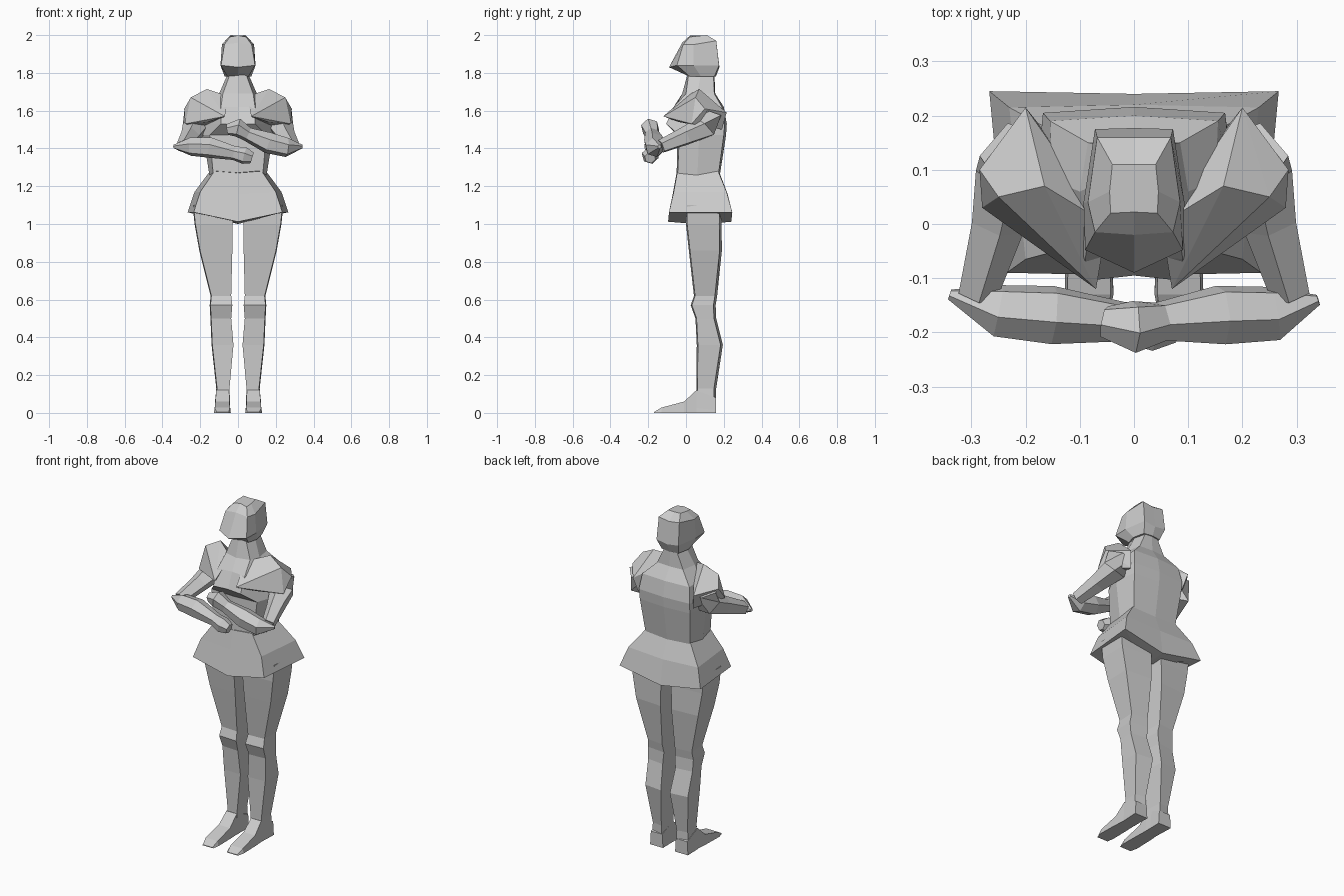
import bpy, bmesh, math
from mathutils import Vector


def finish(name, bm, mirror=False):
    bmesh.ops.recalc_face_normals(bm, faces=bm.faces)
    me = bpy.data.meshes.new(name)
    bm.to_mesh(me)
    bm.free()
    ob = bpy.data.objects.new(name, me)
    bpy.context.collection.objects.link(ob)
    if mirror:
        m = ob.modifiers.new("Mirror", 'MIRROR')
        m.use_mirror_merge = False
    return ob


def loft(name, rings, mirror=False):
    bm = bmesh.new()
    vs = [[bm.verts.new(p) for p in r] for r in rings]
    n = len(vs[0])
    for a, b in zip(vs, vs[1:]):
        for i in range(n):
            j = (i + 1) % n
            bm.faces.new((a[i], a[j], b[j], b[i]))
    bm.faces.new(vs[0][::-1])
    bm.faces.new(vs[-1])
    return finish(name, bm, mirror)


def sym(z, front, corners, back, dz=0):
    """Closed ring, symmetric in x; corners are (x, y[, dz]), dz shifts the centres."""
    right = [(c[0], c[1], z + (c[2] if len(c) > 2 else 0)) for c in corners]
    left = [(-x, y, h) for x, y, h in reversed(right)]
    return [(0, front, z + dz)] + right + [(0, back, z + dz)] + left


def tube(name, path, sides=5, mirror=False):
    """Faceted limb along (x, y, z, radius) points."""
    pts = [Vector(p[:3]) for p in path]
    rings = []
    for k, p in enumerate(pts):
        t = (pts[min(k + 1, len(pts) - 1)] - pts[max(k - 1, 0)]).normalized()
        u = t.cross(Vector((0, 0.3, 1))).normalized()
        v = t.cross(u)
        ring = []
        for i in range(sides):
            a = 2 * math.pi * i / sides
            ring.append(p + path[k][3] * (u * math.cos(a) + v * math.sin(a)))
        rings.append(ring)
    return loft(name, rings, mirror)


# Head with overhanging face
loft("head", [
    sym(1.78, 0.02, [(.055, .02), (.07, .08), (.055, .15)], .158),
    sym(1.84, -.09, [(.09, -.048), (.093, .04), (.072, .175)], .177, -.01),
    sym(1.95, -.02, [(.072, -.015), (.085, .04), (.068, .16, .02)], .16, .01),
    sym(1.99, .022, [(.043, .02), (.045, .06, .005), (.04, .11, .01)], .11, .008),
])

# Torso, sloping up into the neck
loft("torso", [
    sym(1.25, -.05, [(.13, -.045), (.15, .06), (.145, .17)], .178),
    sym(1.47, -.045, [(.15, -.035), (.185, .07), (.165, .2)], .212),
    sym(1.53, -.095, [(.09, -.105), (.18, .07), (.168, .205)], .216),
    sym(1.62, -.055, [(.09, -.065), (.15, .08), (.155, .19)], .2),
    sym(1.69, -.02, [(.08, -.0), (.1, .06), (.085, .15)], .155),
    sym(1.80, .01, [(.04, .015), (.052, .08), (.035, .145)], .15),
])

# Flared skirt, hem dips at the centre
loft("skirt", [
    sym(1.02, .05, [(.05, .05), (.05, .11)], .11, -.02),
    sym(1.062, -.095, [(.235, -.09), (.267, .245)], .24, -.05),
    sym(1.17, -.07, [(.2, -.065), (.23, .215)], .22, -.01),
    sym(1.28, -.05, [(.125, -.045), (.148, .17)], .178, -.01),
])

# Legs, four-sided: z, inner x, outer x, front y, back y
leg = [
    (1.10, .02, .24, .0, .19), (1.00, .028, .23, .0, .188),
    (.86, .03, .205, .015, .19), (.62, .036, .145, .042, .165),
    (.57, .03, .15, .025, .157), (.50, .036, .146, .05, .16),
    (.36, .024, .14, .057, .195), (.13, .045, .115, .055, .16),
    (.0, .04, .125, .05, .16)]
loft("leg", [[(a, f, z), (b - .004, f + .006, z), (b, k - .012, z), (a + .006, k, z)]
             for z, a, b, f, k in leg], True)

# Feet: y, inner x, outer x, top z
foot = [(.16, .04, .125, .08), (.055, .042, .12, .12), (-.01, .04, .125, .06),
        (-.13, .038, .128, .028), (-.17, .045, .118, .004)]
loft("foot", [[(a, y, 0), (b, y, 0), (b - .005, y, h), (a + .005, y, h)]
              for y, a, b, h in foot], True)

# Shoulder caps sweeping onto the chest
bm = bmesh.new()
for p in [(.165, .07, 1.715), (.07, -.12, 1.57), (.05, .0, 1.675),
          (.16, -.04, 1.54), (.25, .05, 1.67), (.2, .215, 1.59),
          (.285, .1, 1.61), (.28, .03, 1.53), (.18, .19, 1.5)]:
    bm.verts.new(p)
res = bmesh.ops.convex_hull(bm, input=bm.verts)
inner = [v for v in res["geom_interior"] if isinstance(v, bmesh.types.BMVert)]
bmesh.ops.delete(bm, geom=inner, context='VERTS')
finish("shoulder", bm, True)

# Upper arms
tube("upper_arm", [(.215, .12, 1.59, .07), (.225, .1, 1.51, .07),
                   (.253, .0, 1.465, .052), (.29, -.13, 1.41, .038)],
     mirror=True)

# Folded forearms with hands, one above the other
tube("lower_forearm", [(-.34, -.13, 1.41, .01), (-.25, -.16, 1.41, .05),
                       (-.15, -.168, 1.405, .056), (-.02, -.18, 1.375, .038),
                       (.035, -.19, 1.362, .046), (.075, -.19, 1.35, .03)], 6)
tube("upper_forearm", [(.34, -.14, 1.41, .01), (.26, -.165, 1.405, .052),
                       (.16, -.168, 1.43, .057), (.05, -.18, 1.475, .038),
                       (0, -.19, 1.51, .05), (-.055, -.18, 1.50, .03)], 6)
